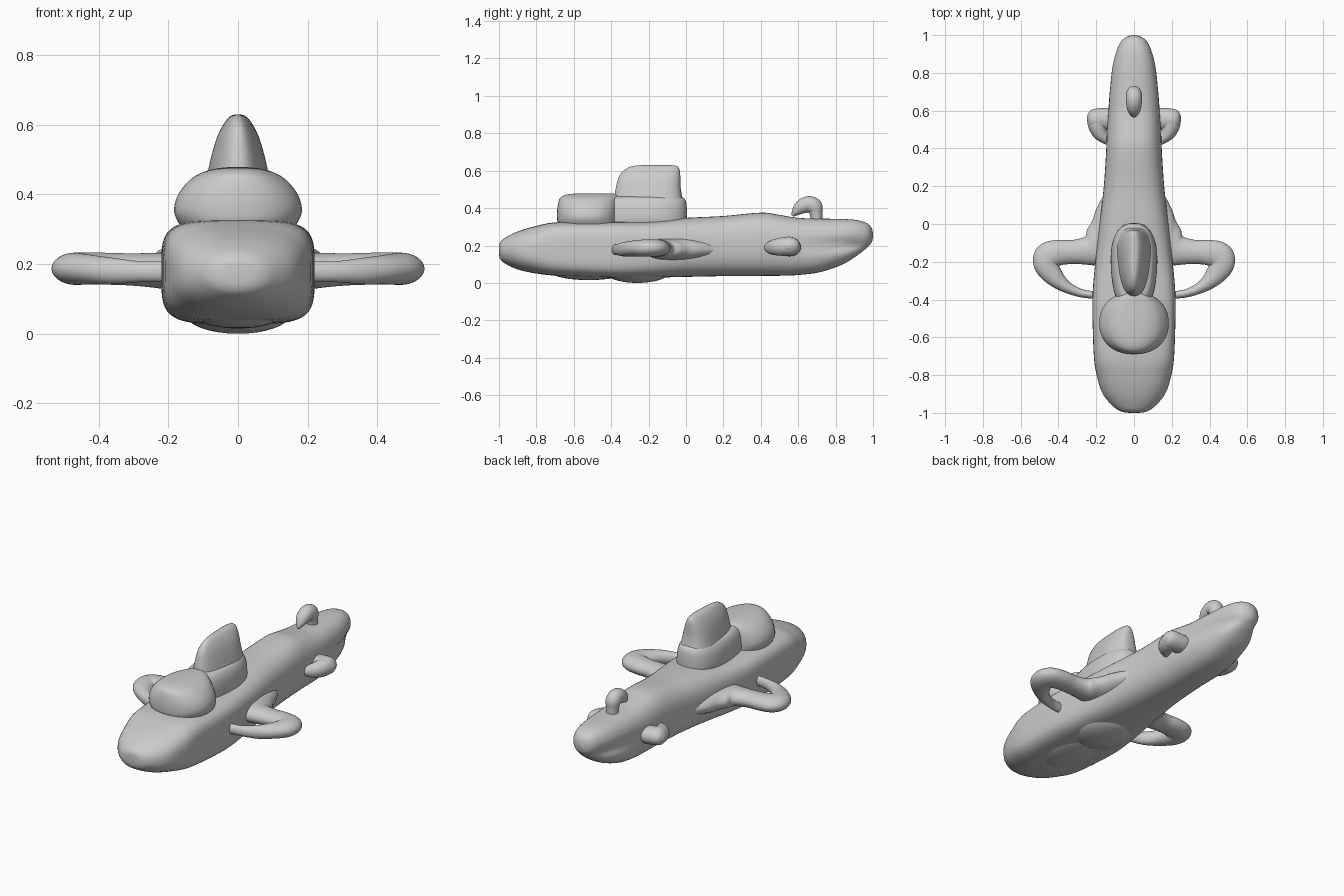
import bpy, bmesh, math
from mathutils import Vector

if "Cube" in bpy.data.objects:
    bpy.data.objects.remove(bpy.data.objects["Cube"])

SEG = 48
ANG = [2 * math.pi * (i + 0.5) / SEG for i in range(SEG)]


def smooth_stations(pts, n=6):
    """Catmull-Rom interpolation of station tuples."""
    out = []
    for i in range(len(pts) - 1):
        p = [Vector(pts[min(max(i + k, 0), len(pts) - 1)]) for k in (-1, 0, 1, 2)]
        for s in range(n):
            t = s / n
            out.append(0.5 * (2 * p[1] + (p[2] - p[0]) * t
                              + (2 * p[0] - 5 * p[1] + 4 * p[2] - p[3]) * t * t
                              + (3 * p[1] - p[0] - 3 * p[2] + p[3]) * t ** 3))
    out.append(Vector(pts[-1]))
    return out


def loft(name, rings, mirror=False):
    """Skin a list of closed rings and cap both ends."""
    bm = bmesh.new()
    rows = [[bm.verts.new(p) for p in r] for r in rings]
    for a, b in zip(rows, rows[1:]):
        for j in range(SEG):
            k = (j + 1) % SEG
            bm.faces.new((a[j], a[k], b[k], b[j]))
    bm.faces.new(rows[0])
    bm.faces.new(rows[-1])
    bmesh.ops.recalc_face_normals(bm, faces=bm.faces)
    me = bpy.data.meshes.new(name)
    bm.to_mesh(me)
    bm.free()
    ob = bpy.data.objects.new(name, me)
    bpy.context.collection.objects.link(ob)
    if mirror:
        ob.modifiers.new("mirror", 'MIRROR').use_mirror_merge = False
    bpy.ops.object.select_all(action='DESELECT')
    ob.select_set(True)
    bpy.context.view_layer.objects.active = ob
    bpy.ops.object.shade_smooth_by_angle(angle=math.radians(45))


def sup(t, n):
    """Point on a unit superellipse."""
    c, s = math.cos(t), math.sin(t)
    return (math.copysign(abs(c) ** (2 / n), c), math.copysign(abs(s) ** (2 / n), s))


def stack(name, stations, taper=0.0, n=2.2):
    """Loft upward: stations are (z, y_front, y_back, half_width)."""
    rings = []
    for z, yf, yb, w in smooth_stations(stations, 5):
        pts = [sup(a, n) for a in ANG]
        rings.append([(w * c * (1 - taper + taper * s),
                       (yf + yb) / 2 + s * (yb - yf) / 2, z) for c, s in pts])
    loft(name, rings)


def tube(name, path, axis, mirror=False):
    """Elliptical tube: path is (x, y, z, in_plane_radius, radius_along_axis)."""
    st = smooth_stations(path)
    axis = Vector(axis)
    rings = []
    for i, p in enumerate(st):
        d = Vector(st[min(i + 1, len(st) - 1)][:3]) - Vector(st[max(i - 1, 0)][:3])
        side = d.cross(axis).normalized()
        rings.append([Vector(p[:3]) + side * p[3] * math.cos(a) + axis * p[4] * math.sin(a)
                      for a in ANG])
    loft(name, rings, mirror)


# Hull stations: y, half width, top z, bottom z, squareness, stern pinch
hull = [
    (-1.0, .015, .19, .165, 2.2, 0), (-.995, .06, .215, .13, 2.2, 0),
    (-.97, .105, .24, .105, 2.2, 0), (-.9, .165, .275, .072, 2.4, 0),
    (-.8, .198, .305, .05, 3, 0), (-.68, .214, .325, .038, 4, 0),
    (-.4, .22, .326, .028, 4.4, 0), (-.2, .205, .33, .028, 3.8, 0),
    (0, .183, .348, .032, 3, 0), (.2, .16, .358, .036, 2.7, 0),
    (.4, .147, .376, .037, 2.6, 0), (.5, .143, .364, .038, 2.6, 0),
    (.6, .138, .348, .042, 2.7, .05), (.72, .13, .344, .058, 2.7, .12),
    (.84, .115, .342, .1, 2.6, .2), (.92, .092, .335, .15, 2.5, .2),
    (.97, .066, .318, .19, 2.3, .1), (.992, .035, .295, .215, 2.2, 0),
    (1.0, .01, .265, .245, 2.2, 0)]
rings = []
for y, w, zt, zb, n, pinch in smooth_stations(hull, 5):
    ring = []
    for a in ANG:
        c, s = sup(a, n)
        z = (zt + zb) / 2 + s * (zt - zb) / 2
        x = w * c * (1 - pinch * math.exp(-((z - .2) / .03) ** 2))
        ring.append((x, y, z))
    rings.append(ring)
loft("hull", rings)

# Keel bulges under the bow
for name, y, z, size in (("front_keel_bulge", -.52, .058, (.13, .2, .043)),
                         ("rear_keel_bulge", -.26, .056, (.15, .17, .056))):
    bpy.ops.mesh.primitive_uv_sphere_add(segments=32, ring_count=16, location=(0, y, z))
    ob = bpy.context.object
    ob.name = name
    ob.scale = size
    bpy.ops.object.shade_smooth()

# Rounded front cabin and the lower deck behind it
stack("front_cabin", [
    (.29, -.66, -.36, .15), (.32, -.685, -.36, .172), (.355, -.69, -.36, .184),
    (.40, -.688, -.36, .172), (.44, -.68, -.36, .14), (.462, -.665, -.36, .105),
    (.474, -.63, -.37, .065), (.479, -.56, -.40, .02)])
stack("tower_base", [
    (.29, -.48, 0, .12), (.34, -.48, .005, .135), (.40, -.48, .005, .13),
    (.44, -.46, -.002, .115), (.46, -.42, -.02, .09), (.468, -.35, -.06, .03)], taper=.1, n=2.4)

# Conning tower, wider at the back
stack("tower", [
    (.43, -.40, -.01, .11), (.46, -.385, -.02, .102), (.51, -.375, -.028, .089),
    (.56, -.362, -.03, .072), (.595, -.34, -.032, .053), (.618, -.305, -.04, .034),
    (.627, -.27, -.055, .02), (.63, -.22, -.09, .006)], taper=.18, n=2.6)

# Front fins: flared root, arm that curls forward and tapers back to the hull
tube("front_fin", [
    (.08, -.09, .18, .27, .075), (.15, -.11, .18, .19, .065), (.19, -.122, .18, .127, .056),
    (.24, -.14, .182, .08, .05), (.32, -.148, .185, .064, .046), (.40, -.152, .187, .068, .046),
    (.455, -.172, .187, .074, .046), (.462, -.22, .186, .066, .046), (.42, -.282, .184, .05, .042),
    (.36, -.332, .18, .032, .038), (.28, -.366, .178, .022, .03), (.19, -.378, .178, .02, .03)],
    (0, 0, 1), mirror=True)

# Small curled rear fins: a stubby arm and a tapering front lobe
tube("rear_fin", [
    (.08, .55, .19, .065, .05), (.15, .555, .193, .06, .05), (.20, .55, .197, .06, .05),
    (.23, .547, .197, .05, .04), (.248, .545, .197, .02, .012)], (0, 0, 1), mirror=True)
tube("rear_fin_lobe", [
    (.19, .57, .195, .05, .045), (.195, .53, .195, .05, .05), (.18, .485, .192, .042, .045),
    (.155, .455, .19, .03, .036), (.12, .43, .19, .02, .02)], (0, 0, 1), mirror=True)

# Hooked knob on the stern deck
tube("stern_hook", [
    (0, .70, .31, .03, .032), (0, .695, .37, .034, .036), (0, .685, .405, .046, .042),
    (0, .655, .42, .044, .042), (0, .615, .405, .038, .038), (0, .585, .378, .022, .024),
    (0, .57, .358, .006, .006)], (1, 0, 0))
